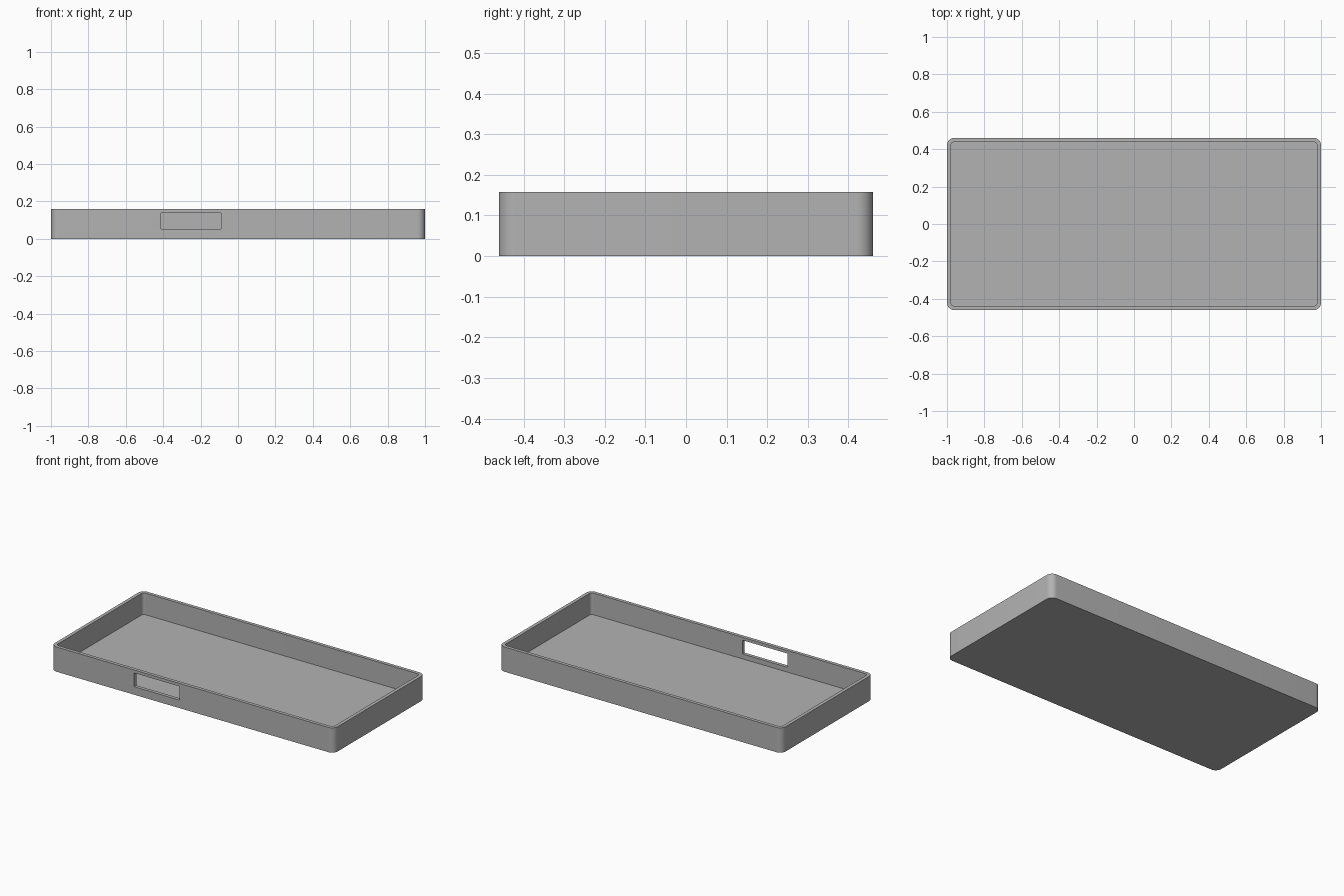
import bpy
import bmesh
from math import cos, sin, pi

WIDTH, DEPTH, HEIGHT = 2.0, 0.922, 0.158
WALL, FLOOR, RADIUS, STEPS = 0.022, 0.02, 0.04, 10

cube = bpy.data.objects.get("Cube")
if cube:
    bpy.data.objects.remove(cube, do_unlink=True)

grey = bpy.data.materials.new("plain grey")
grey.use_nodes = True
grey.diffuse_color = (0.45, 0.45, 0.45, 1)
grey.node_tree.nodes["Principled BSDF"].inputs["Base Color"].default_value = grey.diffuse_color


def rounded_ring(bm, inset, z):
    """Loop of vertices around a rounded rectangle."""
    r = RADIUS - inset
    cx, cy = WIDTH / 2 - RADIUS, DEPTH / 2 - RADIUS
    ring = []
    for corner, (sx, sy) in enumerate([(1, 1), (-1, 1), (-1, -1), (1, -1)]):
        for i in range(STEPS + 1):
            a = (corner + i / STEPS) * pi / 2
            ring.append(bm.verts.new((sx * cx + r * cos(a), sy * cy + r * sin(a), z)))
    return ring


def add_object(name, bm):
    bmesh.ops.recalc_face_normals(bm, faces=bm.faces)
    mesh = bpy.data.meshes.new(name)
    bm.to_mesh(mesh)
    bm.free()
    mesh.materials.append(grey)
    obj = bpy.data.objects.new(name, mesh)
    bpy.context.collection.objects.link(obj)
    return obj


# Open tray: outside wall, rim, inside wall and floor
bm = bmesh.new()
rings = [rounded_ring(bm, inset, z) for inset, z in
         [(0, 0), (0, HEIGHT), (WALL, HEIGHT), (WALL, FLOOR)]]
for a, b in zip(rings, rings[1:]):
    for i in range(len(a)):
        j = (i + 1) % len(a)
        bm.faces.new((a[i], a[j], b[j], b[i]))
bm.faces.new(rings[0])
bm.faces.new(rings[-1])
tray = add_object("tray", bm)

# Slot through the front wall
x0, x1, z0, z1 = -0.412, -0.091, 0.051, 0.139
bm = bmesh.new()
bmesh.ops.create_cube(bm, size=1)
bmesh.ops.scale(bm, vec=(x1 - x0, 0.1, z1 - z0), verts=bm.verts)
bmesh.ops.translate(bm, vec=((x0 + x1) / 2, -DEPTH / 2, (z0 + z1) / 2), verts=bm.verts)
cutter = add_object("slot_cutter", bm)
cutter.hide_render = True

cut = tray.modifiers.new("slot", 'BOOLEAN')
cut.operation = 'DIFFERENCE'
cut.solver = 'EXACT'
cut.object = cutter

bpy.ops.object.select_all(action='DESELECT')
tray.select_set(True)
bpy.context.view_layer.objects.active = tray
bpy.ops.object.modifier_apply(modifier=cut.name)
bpy.data.objects.remove(cutter, do_unlink=True)
bpy.ops.object.shade_smooth_by_angle(angle=pi / 6)
